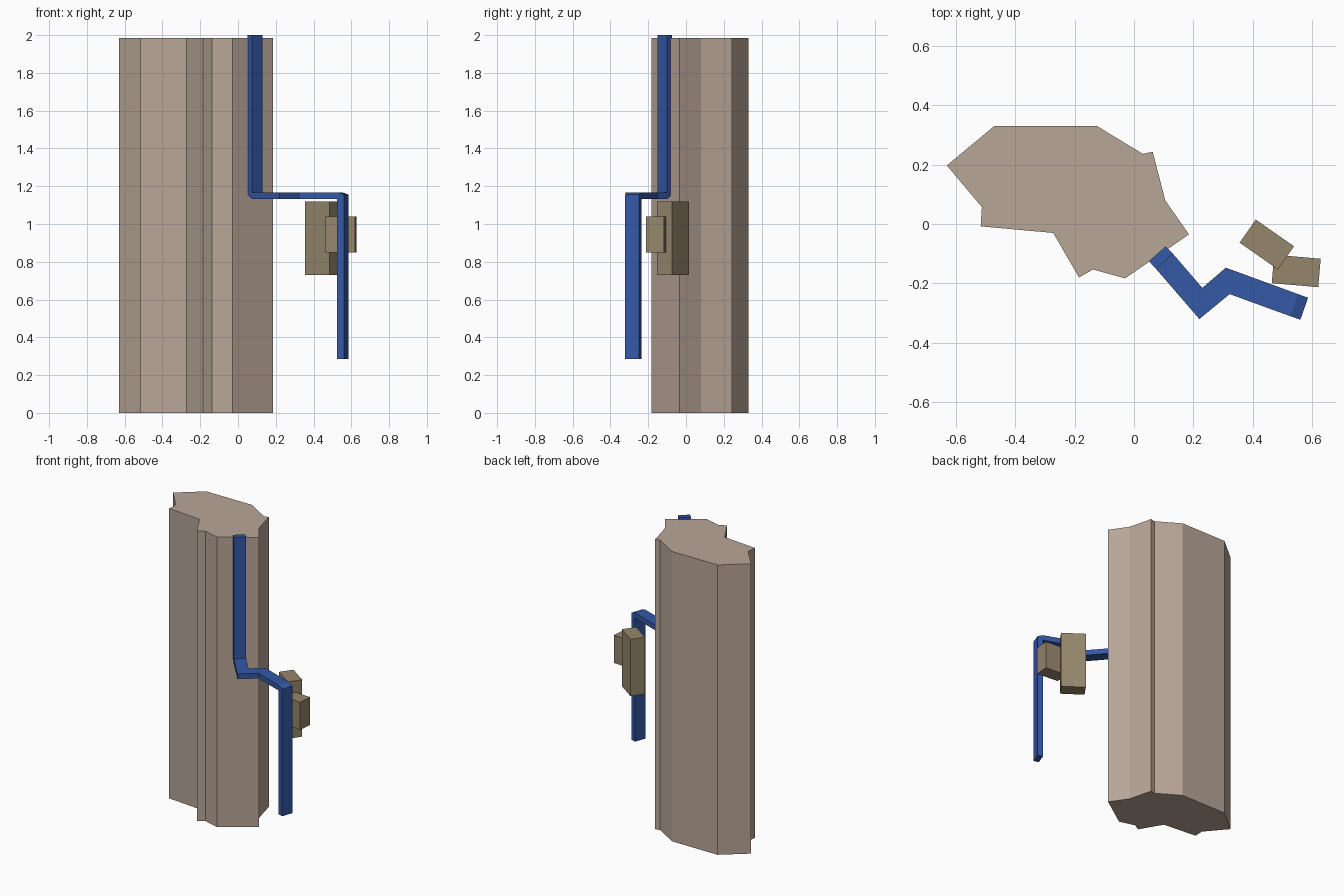
import bpy, bmesh, math
from mathutils import Matrix

if "Cube" in bpy.data.objects:
    bpy.data.objects.remove(bpy.data.objects["Cube"])


def material(name, rgb):
    m = bpy.data.materials.new(name)
    m.diffuse_color = (*rgb, 1)
    m.use_nodes = True
    m.node_tree.nodes["Principled BSDF"].inputs["Base Color"].default_value = m.diffuse_color
    return m


def finish(name, bm, mat):
    bmesh.ops.remove_doubles(bm, verts=bm.verts, dist=1e-4)
    bmesh.ops.dissolve_degenerate(bm, dist=1e-4, edges=bm.edges)
    bmesh.ops.recalc_face_normals(bm, faces=bm.faces)
    mesh = bpy.data.meshes.new(name)
    bm.to_mesh(mesh)
    bm.free()
    mesh.materials.append(mat)
    ob = bpy.data.objects.new(name, mesh)
    bpy.context.collection.objects.link(ob)
    return ob


def loft(name, rings, mat):
    bm = bmesh.new()
    loops = [[bm.verts.new(p) for p in r] for r in rings]
    n = len(loops[0])
    for a, b in zip(loops, loops[1:]):
        for i in range(n):
            j = (i + 1) % n
            bm.faces.new((a[i], a[j], b[j], b[i]))
    bm.faces.new(loops[0])
    bm.faces.new(loops[-1])
    return finish(name, bm, mat)


def block(name, x, y, z0, z1, length, width, degrees, mat):
    bm = bmesh.new()
    bmesh.ops.create_cube(bm, size=1, matrix=Matrix.Translation((x, y, (z0 + z1) / 2))
                          @ Matrix.Rotation(math.radians(degrees), 4, 'Z')
                          @ Matrix.Diagonal((length, width, z1 - z0, 1)))
    return finish(name, bm, mat)


stone = material("stone", (0.48, 0.38, 0.31))
blue = material("blue", (0.035, 0.10, 0.38))
tan = material("tan", (0.30, 0.24, 0.15))

# Irregular pillar: one outline extruded straight up
outline = [(-.63, .197), (-.47, .33), (-.125, .33), (.03, .236), (.063, .243),
           (.105, .08), (.185, -.035), (-.03, -.183), (-.138, -.153),
           (-.185, -.18), (-.272, -.03), (-.516, -.008), (-.512, .057)]
loft("pillar", [[(x, y, z) for x, y in outline] for z in (0, 1.985)], stone)


# Bent channel: each section has an outer edge pair and an inner edge pair
def section(outer, z_out, inner, z_in):
    (a, b), (c, d) = outer, inner
    return [(*a, z_out), (*b, z_out), (*d, z_in), (*c, z_in)]


front = ((.075, -.152), (.131, -.10))
wall = ((.05, -.125), (.107, -.075))
bend_a = ((.22, -.32), (.23, -.215))
bend_b = ((.322, -.236), (.309, -.147))
near = ((.525, -.31), (.552, -.236))
far = ((.56, -.322), (.586, -.248))
TOP, LOW = 1.168, 1.132
loft("water_channel", [
    section(front, 2.0, wall, 2.0),
    section(front, TOP, wall, 1.158),
    section(front, TOP, front, LOW),
    section(bend_a, TOP, bend_a, LOW),
    section(bend_b, TOP, bend_b, LOW),
    section(near, TOP, near, LOW),
    section(far, 1.155, near, LOW),
    section(far, .285, near, .285)], blue)

# Two blocks beside the lower fall
block("large_block", .447, -.069, .73, 1.12, .157, .095, -35, tan)
block("small_block", .546, -.158, .85, 1.04, .157, .096, -5, tan)
